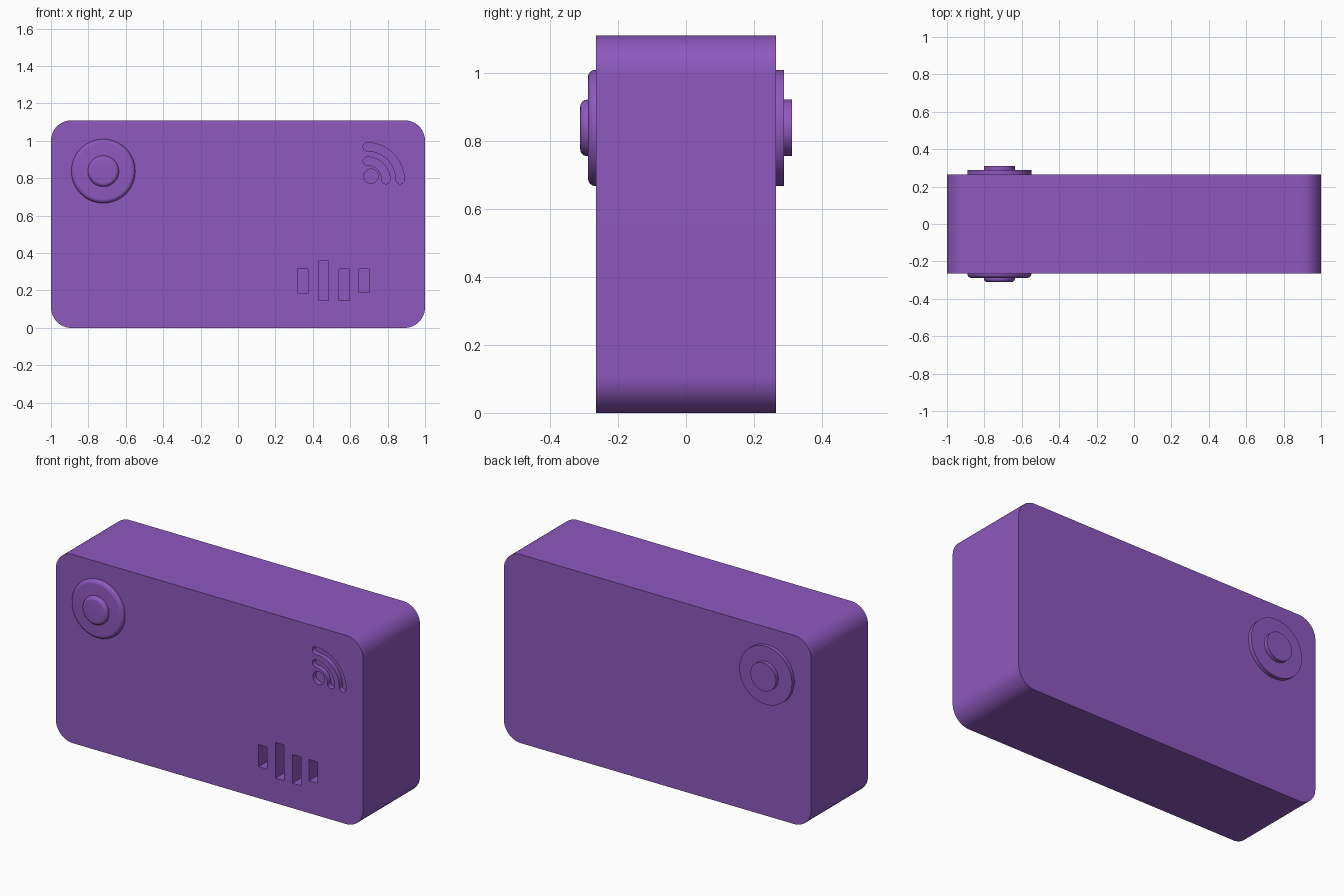
import bpy, bmesh
from math import sin, cos, pi, radians

if "Cube" in bpy.data.objects:
    bpy.data.objects.remove(bpy.data.objects["Cube"])

HALF_D = 0.265
HEIGHT = 1.11

purple = bpy.data.materials.new("purple")
purple.diffuse_color = (0.27, 0.10, 0.52, 1)
purple.use_nodes = True
purple.node_tree.nodes["Principled BSDF"].inputs["Base Color"].default_value = purple.diffuse_color


def arc(cx, cz, r, a0, a1, n):
    return [(cx + r * cos(radians(a0 + (a1 - a0) * i / n)),
             cz + r * sin(radians(a0 + (a1 - a0) * i / n))) for i in range(n + 1)]


def make_object(name, bm):
    bmesh.ops.recalc_face_normals(bm, faces=bm.faces)
    mesh = bpy.data.meshes.new(name)
    bm.to_mesh(mesh)
    bm.free()
    mesh.materials.append(purple)
    ob = bpy.data.objects.new(name, mesh)
    bpy.context.collection.objects.link(ob)
    return ob


def prism(name, outline, y0, y1):
    """Extrude an (x, z) outline along y."""
    bm = bmesh.new()
    face = bm.faces.new([bm.verts.new((x, y0, z)) for x, z in outline])
    ext = bmesh.ops.extrude_face_region(bm, geom=[face])
    verts = [g for g in ext["geom"] if isinstance(g, bmesh.types.BMVert)]
    bmesh.ops.translate(bm, verts=verts, vec=(0, y1 - y0, 0))
    return make_object(name, bm)


def disc(name, cx, cz, r, y0, y1, fillet=0, n=64):
    """Round button along y, with an optional rounded outer rim at y1."""
    side = 1 if y1 > y0 else -1
    rings = [(r, y0)]
    if fillet:
        for i in range(9):
            a = pi / 2 * i / 8
            rings.append((r - fillet + fillet * cos(a), y1 - side * fillet * (1 - sin(a))))
    else:
        rings.append((r, y1))
    bm = bmesh.new()
    loops = [[bm.verts.new((cx + rr * cos(2 * pi * k / n), y, cz + rr * sin(2 * pi * k / n)))
              for k in range(n)] for rr, y in rings]
    for a, b in zip(loops, loops[1:]):
        for k in range(n):
            bm.faces.new((a[k], a[(k + 1) % n], b[(k + 1) % n], b[k]))
    bm.faces.new(loops[0])
    bm.faces.new(loops[-1])
    return make_object(name, bm)


def smooth(ob):
    bpy.ops.object.select_all(action='DESELECT')
    ob.select_set(True)
    bpy.context.view_layer.objects.active = ob
    bpy.ops.object.shade_smooth_by_angle(angle=radians(30))


# Rounded body
R = 0.11
outline = []
for cx, cz, a in ((1 - R, HEIGHT - R, 0), (R - 1, HEIGHT - R, 90),
                  (R - 1, R, 180), (1 - R, R, 270)):
    outline += arc(cx, cz, R, a, a + 90, 16)
body = prism("body", outline, -HALF_D, HALF_D)

# Speaker slots
cutters = []
for x, z0, z1 in ((0.32, 0.185, 0.315), (0.43, 0.147, 0.357),
                  (0.54, 0.147, 0.315), (0.647, 0.19, 0.315)):
    rect = [(x, z0), (x + 0.055, z0), (x + 0.055, z1), (x, z1)]
    cutters.append(prism("slot_cutter", rect, -HALF_D - 0.1, -HALF_D + 0.1))

# Signal symbol: a dot and two round-ended arcs
cx, cz, w = 0.691, 0.792, 0.022
symbol = [arc(0.711, 0.811, 0.038, 0, 360, 40)[:-1]]
for r in (0.10, 0.176):
    symbol.append(arc(cx, cz, r + w, 0, 90, 24)
                  + arc(cx, cz + r, w, 90, 270, 12)[1:-1]
                  + arc(cx, cz, r - w, 90, 0, 24)
                  + arc(cx + r, cz, w, 180, 360, 12)[1:-1])
for pts in symbol:
    cutters.append(prism("signal_cutter", pts, -HALF_D - 0.1, -HALF_D + 0.03))

# Carve the recesses into the front
bpy.context.view_layer.objects.active = body
for cutter in cutters:
    cutter.hide_render = True
    mod = body.modifiers.new("recess", 'BOOLEAN')
    mod.operation = 'DIFFERENCE'
    mod.solver = 'EXACT'
    mod.object = cutter
    bpy.ops.object.modifier_apply(modifier=mod.name)
    bpy.data.objects.remove(cutter)
smooth(body)

# Stepped buttons: rounded at the front, sharp at the back
for label, side, f_out, f_in in (("front", -1, 0.022, 0.02), ("back", 1, 0, 0)):
    smooth(disc(label + "_button_ring", -0.72, 0.838, 0.171,
                side * (HALF_D - 0.01), side * 0.288, f_out))
    smooth(disc(label + "_button_centre", -0.72, 0.838, 0.083,
                side * (HALF_D - 0.01), side * 0.311, f_in))
